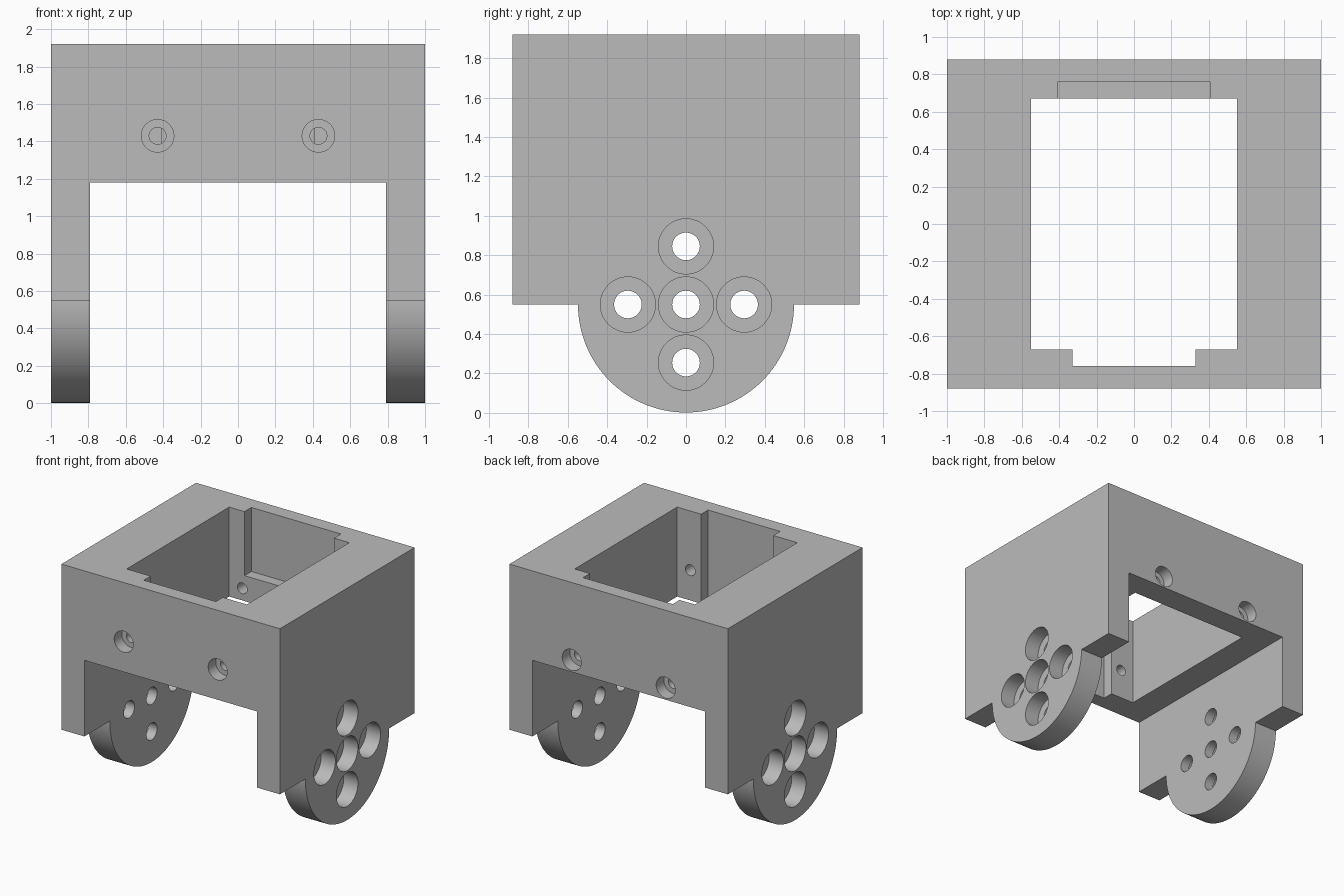
import bpy
import math
from mathutils import Vector

cube = bpy.data.objects.get("Cube")
if cube:
    bpy.data.objects.remove(cube, do_unlink=True)

grey = bpy.data.materials.new("plain_grey")
grey.use_nodes = True
colour = (0.5, 0.5, 0.5, 1)
grey.diffuse_color = colour
grey.node_tree.nodes["Principled BSDF"].inputs["Base Color"].default_value = colour


def box(name, low, high):
    low, high = Vector(low), Vector(high)
    bpy.ops.mesh.primitive_cube_add(size=1, location=(low + high) / 2)
    ob = bpy.context.object
    ob.name = name
    ob.scale = high - low
    bpy.ops.object.transform_apply(location=True, rotation=True, scale=True)
    return ob


def rod(name, start, end, radius, sides=48):
    start, end = Vector(start), Vector(end)
    axis = end - start
    bpy.ops.mesh.primitive_cylinder_add(
        vertices=sides, radius=radius, depth=axis.length, location=(start + end) / 2,
        rotation=axis.to_track_quat('Z', 'Y').to_euler())
    ob = bpy.context.object
    ob.name = name
    bpy.ops.object.transform_apply(location=True, rotation=True, scale=True)
    return ob


def combine(target, tool, operation):
    mod = target.modifiers.new(operation.lower(), 'BOOLEAN')
    mod.operation = operation
    mod.solver = 'EXACT'
    mod.object = tool
    bpy.context.view_layer.objects.active = target
    bpy.ops.object.modifier_apply(modifier=mod.name)
    bpy.data.objects.remove(tool, do_unlink=True)


W, D, TOP, BASE = 1.0, 0.88, 1.92, 0.55   # half width, half depth, heights
LEG_IN, BRIDGE = 0.79, 1.18               # inner leg face, underside of frame

# Outer block with the space between the legs removed
bracket = box("bracket", (-W, -D, BASE), (W, D, TOP))
combine(bracket, box("leg_gap", (-LEG_IN, -2, 0), (LEG_IN, 2, BRIDGE)), 'DIFFERENCE')

# Rectangular well, open front notch and ledged back recess
combine(bracket, box("well", (-.55, -.67, 1), (.55, .67, 2.2)), 'DIFFERENCE')
combine(bracket, box("front_notch", (-.33, -.76, 1), (.33, 0, 2.2)), 'DIFFERENCE')
combine(bracket, box("back_recess", (-.41, 0, 1.39), (.41, .76, 2.2)), 'DIFFERENCE')

# Rounded lugs below the legs
for s in (-1, 1):
    lug = rod("lug", (s * LEG_IN, 0, BASE), (s * W, 0, BASE), .548, 128)
    combine(bracket, lug, 'UNION')

# Counterbored pivot holes in each leg
for s in (-1, 1):
    for y, z in ((0, 0), (.295, 0), (-.295, 0), (0, .295), (0, -.295)):
        z += BASE
        combine(bracket, rod("bore", (s * .7, y, z), (s * 1.1, y, z), .07), 'DIFFERENCE')
        combine(bracket, rod("counterbore", (s * .87, y, z), (s * 1.1, y, z), .14), 'DIFFERENCE')

# Counterbored screw holes through the front and back walls
for side, z in ((-1, 1.43), (1, 1.28)):
    for x in (-.43, .43):
        combine(bracket, rod("bore", (x, side * .6, z), (x, side, z), .045), 'DIFFERENCE')
        combine(bracket, rod("counterbore", (x, side * .78, z), (x, side, z), .087), 'DIFFERENCE')

bracket.data.materials.clear()
bracket.data.materials.append(grey)
for face in bracket.data.polygons:
    face.material_index = 0
bpy.ops.object.select_all(action='DESELECT')
bracket.select_set(True)
bpy.context.view_layer.objects.active = bracket
bpy.ops.object.shade_smooth_by_angle(angle=math.radians(30))
